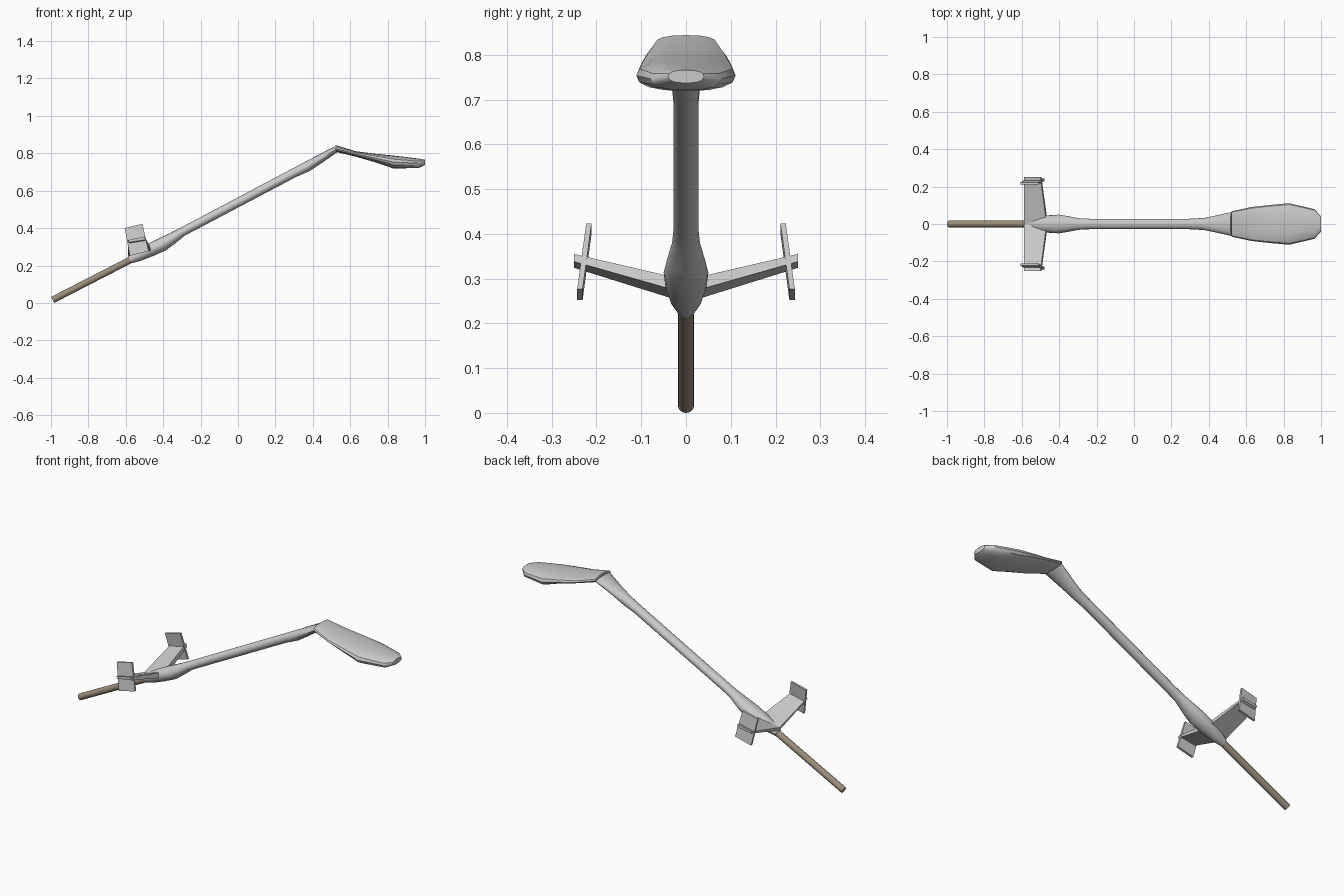
import bpy, bmesh, math
from mathutils import Vector

if "Cube" in bpy.data.objects:
    bpy.data.objects.remove(bpy.data.objects["Cube"])

COS, SIN = 0.884, 0.468   # direction of the long sloping axis in the xz plane


def make(name, bm, smooth=None):
    bmesh.ops.recalc_face_normals(bm, faces=bm.faces)
    me = bpy.data.meshes.new(name)
    bm.to_mesh(me)
    bm.free()
    ob = bpy.data.objects.new(name, me)
    bpy.context.collection.objects.link(ob)
    if smooth:
        bpy.ops.object.select_all(action='DESELECT')
        ob.select_set(True)
        bpy.context.view_layer.objects.active = ob
        bpy.ops.object.shade_smooth_by_angle(angle=math.radians(smooth))
    return ob


def skin(rings):
    bm = bmesh.new()
    loops = [[bm.verts.new(p) for p in r] for r in rings]
    n = len(loops[0])
    for a, b in zip(loops, loops[1:]):
        for i in range(n):
            j = (i + 1) % n
            bm.faces.new((a[i], a[j], b[j], b[i]))
    bm.faces.new(loops[0])
    bm.faces.new(loops[-1][::-1])
    return bm


def oval(n, power):
    def s(v):
        return math.copysign(abs(v) ** (2 / power), v)
    return [(s(math.cos(2 * math.pi * i / n)), s(math.sin(2 * math.pi * i / n))) for i in range(n)]


def axis_ring(s, up, down, half, n=16, power=2.0):
    mid, h = (up + down) / 2, (up - down) / 2
    out = []
    for c, d in oval(n, power):
        k = mid + h * d
        out.append(Vector((s * COS - k * SIN, half * c, 0.534 + s * SIN + k * COS)))
    return out


# sloping shaft with lower bulge and flattened neck: distance, up, down, half width
shaft = [(-0.652, 0.027, -0.019, 0.021), (-0.60, 0.032, -0.030, 0.036),
         (-0.53, 0.034, -0.038, 0.046), (-0.46, 0.031, -0.043, 0.050),
         (-0.40, 0.028, -0.034, 0.042), (-0.335, 0.027, -0.021, 0.031),
         (-0.27, 0.027, -0.021, 0.028), (0.34, 0.027, -0.022, 0.028),
         (0.42, 0.027, -0.028, 0.032), (0.49, 0.027, -0.021, 0.044),
         (0.596, 0.026, -0.008, 0.064)]
make("shaft", skin([axis_ring(*r) for r in shaft]), 40)

# brown rod at the lower end
a, b = Vector((-0.991, 0, 0.016)), Vector((-0.56, 0, 0.238))
d = (b - a).normalized()
u = Vector((-d.z, 0, d.x))
circle = oval(16, 2.0)
rod = make("rod", skin([[p + Vector((0, 0.018 * c, 0)) + u * 0.018 * e for c, e in circle]
                        for p in (a, b)]), 40)
mat = bpy.data.materials.new("brown")
mat.diffuse_color = (0.33, 0.27, 0.2, 1)
mat.use_nodes = True
mat.node_tree.nodes["Principled BSDF"].inputs["Base Color"].default_value = mat.diffuse_color
rod.data.materials.append(mat)

# flat paddle head: x, top, bottom, half width
head = [(0.522, 0.844, 0.808, 0.068), (0.63, 0.811, 0.782, 0.091),
        (0.74, 0.797, 0.750, 0.103), (0.83, 0.788, 0.719, 0.111),
        (0.965, 0.772, 0.721, 0.079), (1.0, 0.766, 0.737, 0.040)]
rings = []
for x, t, bt, w in head:
    rings.append([Vector((x, w * c, (t + bt) / 2 + (t - bt) / 2 * e)) for c, e in oval(16, 2.4)])
make("paddle_head", skin(rings), 35)

for side, label in ((1, "back"), (-1, "front")):
    # upswept wing, root and tip sections
    root = [(-0.585, 0.246), (-0.46, 0.267), (-0.468, 0.297), (-0.588, 0.264)]
    tip = [(-0.583, 0.324), (-0.495, 0.338), (-0.50, 0.355), (-0.588, 0.336)]
    make(label + "_wing", skin([[Vector((x, side * y, z)) for x, z in sec]
                                for y, sec in ((0, root), (0.25, tip))]))
    # leaning end plate crossing the wing tip
    plate = [(-0.578, 0.252, 0.237), (-0.478, 0.277, 0.237),
             (-0.511, 0.423, 0.217), (-0.606, 0.400, 0.217)]
    make(label + "_end_plate", skin([[Vector((x, side * (y + o), z)) for x, z, y in plate]
                                     for o in (-0.006, 0.006)]))
